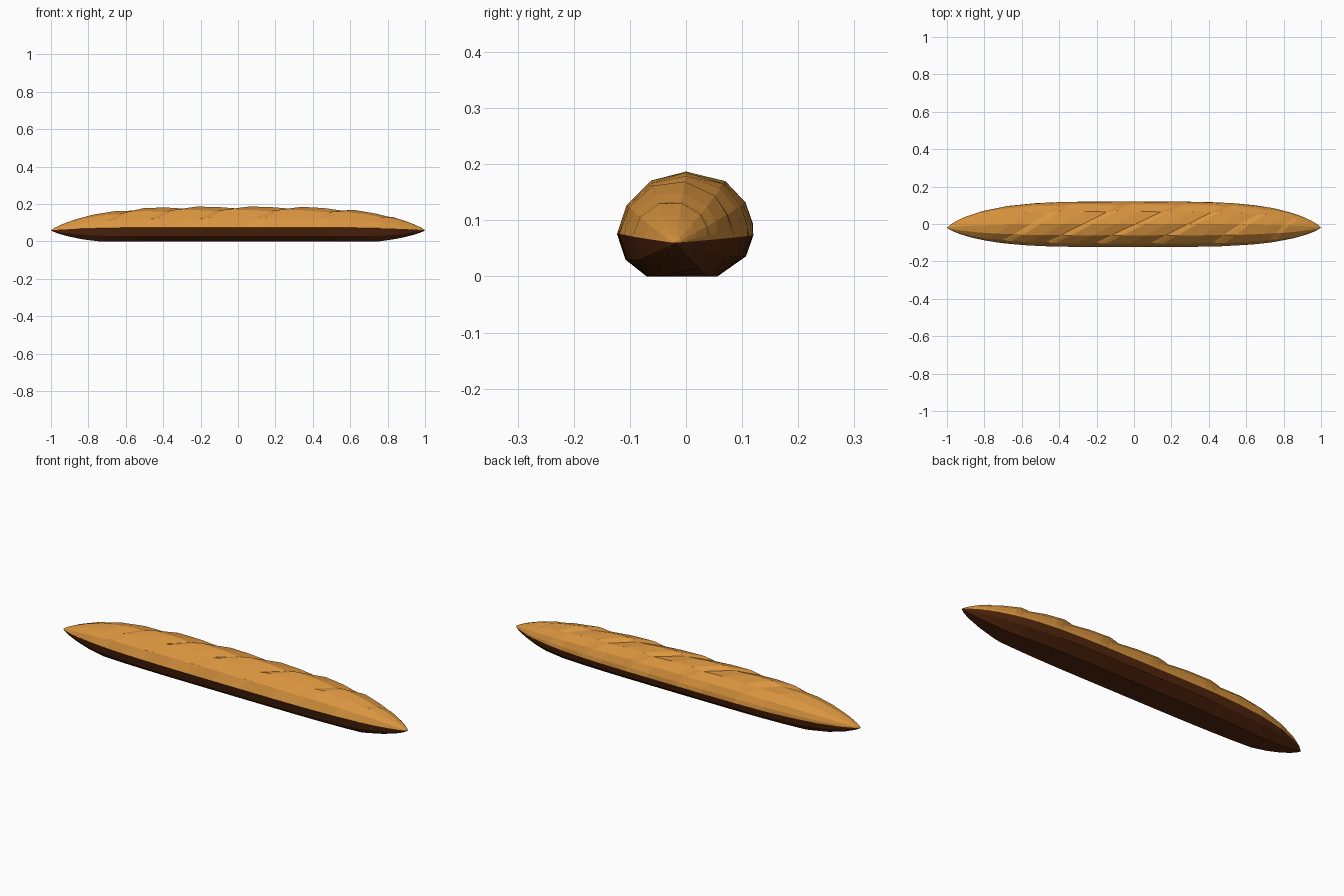
import bpy, bmesh

if "Cube" in bpy.data.objects:
    bpy.data.objects.remove(bpy.data.objects["Cube"])

def material(name, rgb):
    m = bpy.data.materials.new(name)
    m.diffuse_color = (*rgb, 1)
    m.use_nodes = True
    m.node_tree.nodes["Principled BSDF"].inputs["Base Color"].default_value = m.diffuse_color
    return m

TIP_Y, TIP_Z, SHEAR = -0.02, 0.06, 2.0

# cross-section: y, z, how strongly the slashes cut in
section = [(-0.07, 0, 0), (0.056, 0, 0), (0.107, 0.036, 0), (0.12, 0.073, 0),
           (0.119, 0.095, 0.5), (0.106, 0.132, 1), (0.07, 0.17, 1), (0.0, 0.187, 1),
           (-0.062, 0.171, 1), (-0.106, 0.127, 0.9), (-0.123, 0.076, 0), (-0.108, 0.03, 0)]
CRUST_FROM, CRUST_TO = 3, 10

# stations along the loaf: x, cut depth; each slash is a trough, a lip and a slope
stations = [(-1, 0), (-0.98, 0), (-0.94, 0), (-0.87, 0), (-0.77, 0), (-0.66, 0.02)]
for k in range(5):
    lip = -0.5 + 0.28 * k
    stations += [(lip - 0.055, 0.09), (lip - 0.035, 0.05), (lip, 0.0), (lip + 0.12, 0.025)]
stations += [(0.80, 0.06), (0.83, 0.0), (0.90, 0), (0.95, 0), (0.98, 0), (1, 0)]

def taper(x):
    return max(0.0, 1 - abs(x) ** 4) ** 0.8

def point(xi, depth, y, z, weight):
    x = xi + SHEAR * y * (1 - xi * xi)
    s = taper(x)
    cut = 1 - depth * weight
    if z < TIP_Z:
        sz = min(1.0, s * 1.35)
    else:
        sz = s * (0.8 + 0.2 * s) * cut
    return (x, TIP_Y + (y - TIP_Y) * s * (1 - depth * weight * 0.7),
            TIP_Z + (z - TIP_Z) * sz)

# loaf body
bm = bmesh.new()
rings = [[bm.verts.new(point(xi, d, *p)) for p in section] for xi, d in stations]
n = len(section)
for a, b in zip(rings, rings[1:]):
    for j in range(n):
        k = (j + 1) % n
        f = bm.faces.new((a[j], b[j], b[k], a[k]))
        # golden upper crust, dark baked underside
        f.material_index = 0 if CRUST_FROM <= j < CRUST_TO else 1
bmesh.ops.remove_doubles(bm, verts=bm.verts, dist=0.0005)
bmesh.ops.recalc_face_normals(bm, faces=bm.faces)
mesh = bpy.data.meshes.new("bread_loaf")
bm.to_mesh(mesh)
bm.free()
loaf = bpy.data.objects.new("bread_loaf", mesh)
bpy.context.collection.objects.link(loaf)
mesh.materials.append(material("golden crust", (0.70, 0.30, 0.05)))
mesh.materials.append(material("dark underside", (0.085, 0.019, 0.004)))
